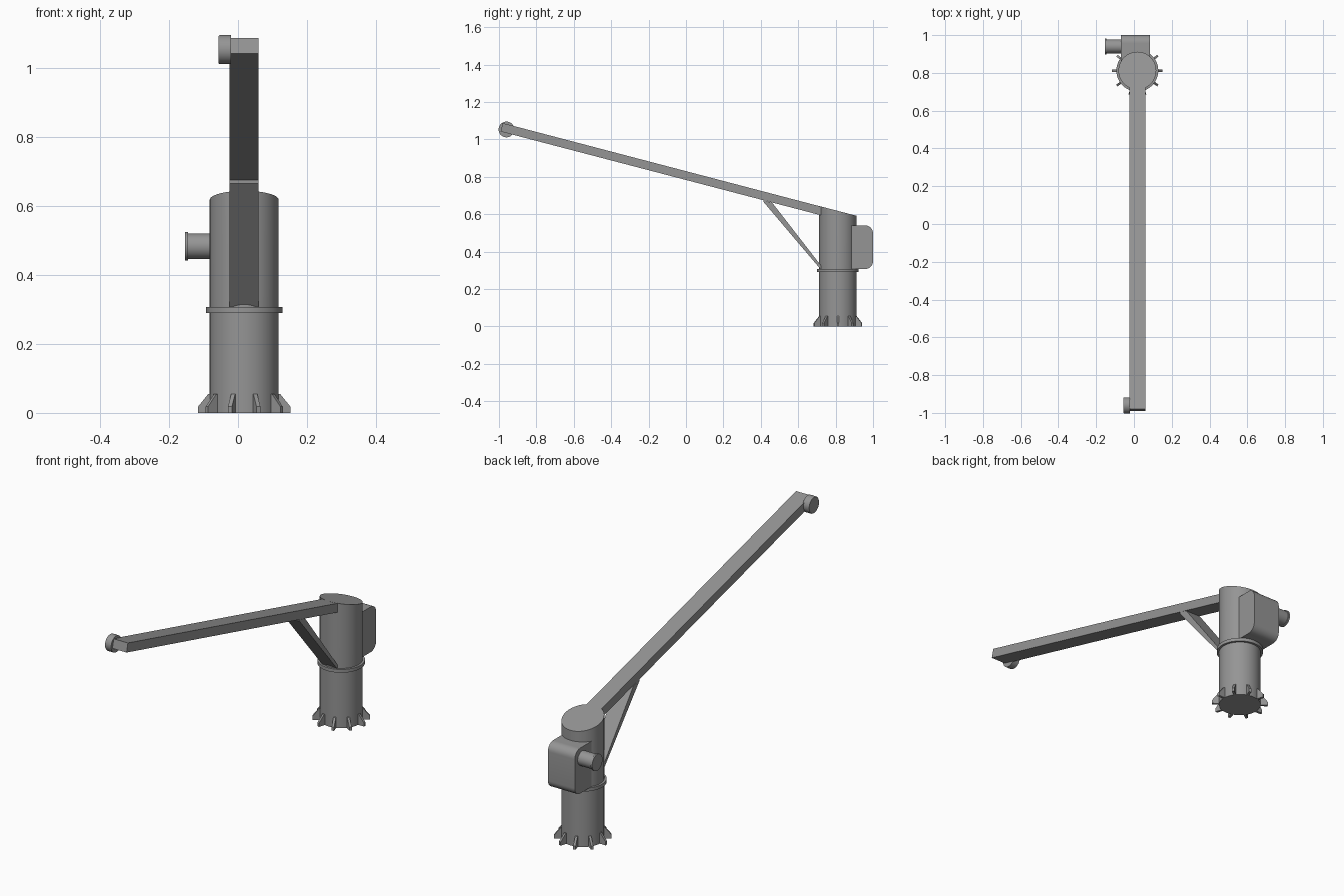
import bpy, bmesh, math
from mathutils import Vector, Matrix

if "Cube" in bpy.data.objects:
    bpy.data.objects.remove(bpy.data.objects["Cube"])

grey = bpy.data.materials.new("machine grey")
grey.diffuse_color = (0.3, 0.3, 0.3, 1)
grey.use_nodes = True
grey.node_tree.nodes["Principled BSDF"].inputs["Base Color"].default_value = grey.diffuse_color
CX, CY, R = 0.018, 0.812, 0.1       # column axis and radius
BX0, BX1 = -0.025, 0.06             # boom width
SLOPE = 0.262                       # boom fall per unit of y


def boom_top(y):
    return 1.087 - SLOPE * (y + 0.98)


def finish(name, bm, smooth=True):
    bmesh.ops.recalc_face_normals(bm, faces=bm.faces)
    me = bpy.data.meshes.new(name)
    bm.to_mesh(me)
    bm.free()
    ob = bpy.data.objects.new(name, me)
    bpy.context.collection.objects.link(ob)
    me.materials.append(grey)
    if smooth:
        bpy.ops.object.select_all(action='DESELECT')
        ob.select_set(True)
        bpy.context.view_layer.objects.active = ob
        bpy.ops.object.shade_smooth_by_angle(angle=math.radians(30))
    return ob


def extrude_yz(name, pts, x0, x1, smooth=False):
    """Side profile pushed across x."""
    bm = bmesh.new()
    f = bm.faces.new([bm.verts.new((x0, y, z)) for y, z in pts])
    g = bmesh.ops.extrude_face_region(bm, geom=[f])['geom']
    bmesh.ops.translate(bm, vec=(x1 - x0, 0, 0),
                        verts=[v for v in g if isinstance(v, bmesh.types.BMVert)])
    return finish(name, bm, smooth)


def lathe(name, profile, origin, axis='Z', segs=48, top=None):
    """Closed turned part from (radius, height) pairs."""
    bm = bmesh.new()
    rings = []
    for r, h in profile:
        rings.append([bm.verts.new((r * math.cos(2 * math.pi * i / segs),
                                    r * math.sin(2 * math.pi * i / segs), h))
                      for i in range(segs)])
    for a, b in zip(rings, rings[1:]):
        for i in range(segs):
            j = (i + 1) % segs
            bm.faces.new((a[i], a[j], b[j], b[i]))
    bm.faces.new(rings[0])
    bm.faces.new(rings[-1])
    if axis == 'X':
        bm.transform(Matrix.Rotation(math.pi / 2, 4, 'Y'))
    bm.transform(Matrix.Translation(origin))
    if top:
        for v in bm.verts:
            if v.co.z > 0.5:
                v.co.z = top(v.co.y)
    return finish(name, bm)


# Column: fixed pedestal, slewing ring, rotating post with a sloped top
lathe("pedestal", [(R, 0), (R, 0.292)], (CX, CY, 0))
lathe("slewing_ring", [(0.111, 0.290), (0.111, 0.307)], (CX, CY, 0))
lathe("rotating_post", [(R, 0.3), (R, 0.6)], (CX, CY, 0), top=boom_top)

# Ten gusset fins around the foot
fins = bmesh.new()
for k in range(10):
    m = Matrix.Translation((CX, CY, 0)) @ Matrix.Rotation(k * math.pi / 5, 4, 'Z')
    prof = [(0.09, 0), (0.134, 0), (0.134, 0.018), (0.104, 0.055), (0.09, 0.055)]
    f = fins.faces.new([fins.verts.new(m @ Vector((r, -0.006, z))) for r, z in prof])
    g = bmesh.ops.extrude_face_region(fins, geom=[f])['geom']
    bmesh.ops.translate(fins, vec=m.to_3x3() @ Vector((0, 0.012, 0)),
                        verts=[v for v in g if isinstance(v, bmesh.types.BMVert)])
finish("base_gussets", fins, False)

# Boom with a square-cut tip, and its diagonal brace
extrude_yz("boom", [(-0.98, 1.087), (-0.991, 1.042),
                    (0.76, boom_top(0.76) - 0.047), (0.76, boom_top(0.76) - 0.0005)], BX0, BX1)
extrude_yz("brace", [(0.415, 0.675), (0.415, 0.665), (0.72, 0.305),
                     (0.735, 0.305), (0.735, 0.308), (0.462, 0.66)], BX0, BX1)

# Sheave on the boom tip
lathe("tip_sheave", [(0.04, -0.056), (0.042, -0.053), (0.042, -0.02)],
      (0, -0.96, 1.053), 'X')

# Winch housing with rounded rear corners
pts, r = [(0.862, 0.305)], 0.042
for cz, a0 in ((0.307 + r, -90), (0.54 - r, 0)):
    for i in range(9):
        a = math.radians(a0 + i * 90 / 8)
        pts.append((1.0 - r + r * math.cos(a), cz + r * math.sin(a)))
pts.append((0.862, 0.54))
pts[0] = (0.862, 0.307)
extrude_yz("winch_housing", pts, -0.068, 0.085, True)

# Winch motor with end flange
lathe("winch_motor", [(0.042, -0.154), (0.042, -0.145), (0.037, -0.145), (0.037, -0.06)],
      (0, 0.94, 0.483), 'X')
